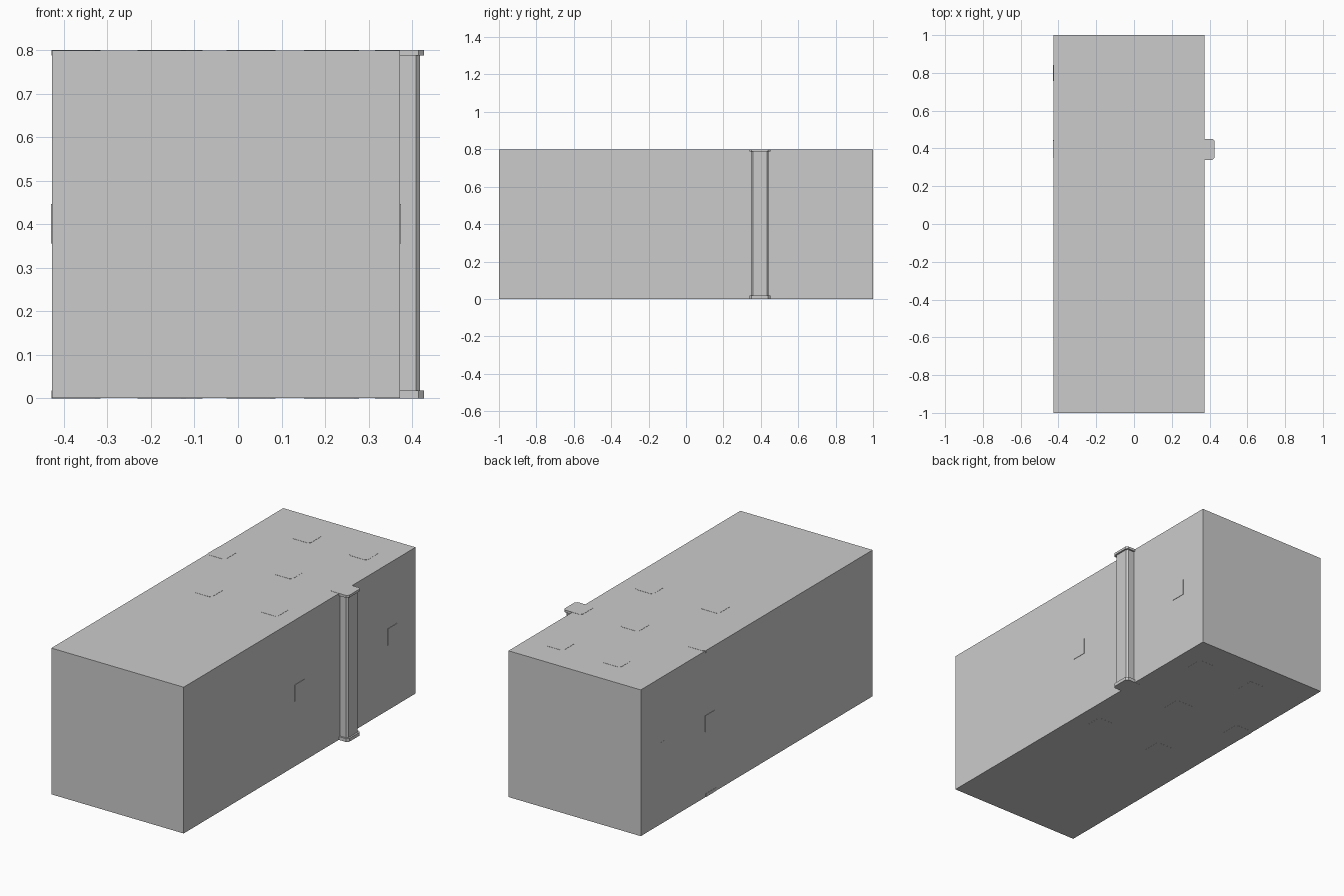
import bpy, bmesh

if "Cube" in bpy.data.objects:
    bpy.data.objects.remove(bpy.data.objects["Cube"])

COL_Y = 0.395


def box(name, lo, hi):
    bm = bmesh.new()
    bmesh.ops.create_cube(bm, size=1)
    for v in bm.verts:
        for i in range(3):
            v.co[i] = lo[i] if v.co[i] < 0 else hi[i]
    return finish(name, bm)


def finish(name, bm):
    bmesh.ops.recalc_face_normals(bm, faces=bm.faces)
    me = bpy.data.meshes.new(name)
    bm.to_mesh(me)
    bm.free()
    ob = bpy.data.objects.new(name, me)
    bpy.context.collection.objects.link(ob)
    return ob


def add_prism(bm, cx, cy, half, cut, z0, z1):
    """Square block with chamfered vertical corners."""
    a, b = half, half - cut
    outline = [(a, -b), (a, b), (b, a), (-b, a), (-a, b), (-a, -b), (-b, -a), (b, -a)]
    face = bm.faces.new([bm.verts.new((cx + x, cy + y, z0)) for x, y in outline])
    ext = bmesh.ops.extrude_face_region(bm, geom=[face], use_keep_orig=True)
    for v in ext["geom"]:
        if isinstance(v, bmesh.types.BMVert):
            v.co.z = z1


def column(name, cx, cy):
    """Chamfered shaft with a base plate and a cap plate."""
    bm = bmesh.new()
    add_prism(bm, cx, cy, 0.056, 0.012, 0.0, 0.018)
    add_prism(bm, cx, cy, 0.047, 0.009, 0.018, 0.787)
    add_prism(bm, cx, cy, 0.056, 0.012, 0.787, 0.8)
    return finish(name, bm)


# Main block
box("main_block", (-0.427, -1, 0.0005), (0.372, 1, 0.799))

# Columns set into the block, only one stands proud of the side
spots = [(-0.372, COL_Y), (0.03, COL_Y), (0.371, COL_Y),
         (-0.138, 0.79), (0.207, 0.79), (-0.175, -0.005), (0.222, -0.005)]
for i, (x, y) in enumerate(spots):
    column(f"column_{i + 1}", x, y)

# Cross beams whose ends just show on the side walls
for name, x0, x1, y in [("beam_back", -0.4275, 0.374, 0.8),
                        ("beam_middle", -0.429, 0.36, 0.402),
                        ("beam_front", -0.175, 0.374, 0.0)]:
    box(name, (x0, y - 0.042, 0.356), (x1, y + 0.042, 0.446))
